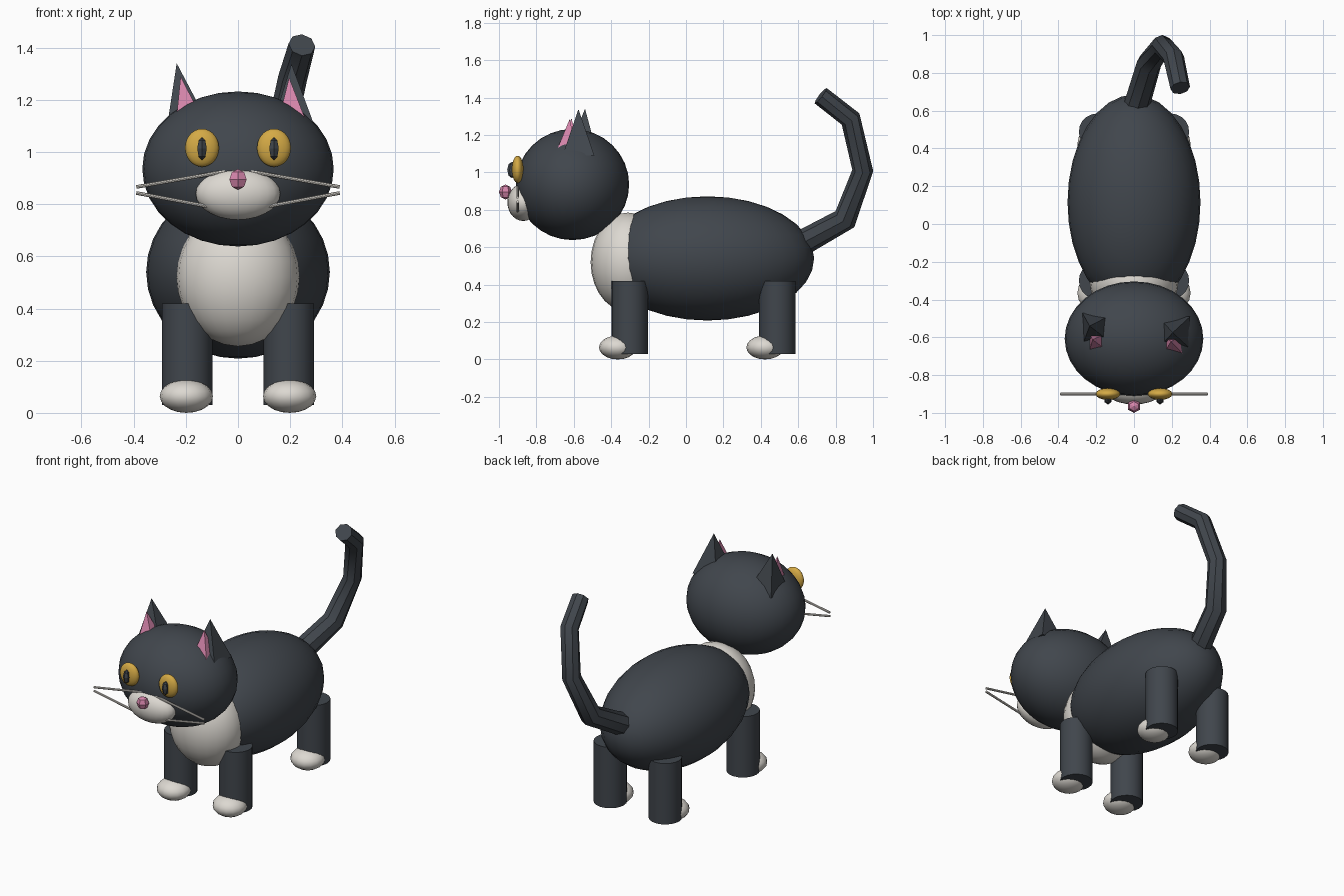
import bpy, bmesh, math
from mathutils import Vector, Matrix

if "Cube" in bpy.data.objects:
    bpy.data.objects.remove(bpy.data.objects["Cube"])


def material(name, rgb):
    m = bpy.data.materials.new(name)
    m.diffuse_color = (*rgb, 1)
    m.use_nodes = True
    m.node_tree.nodes["Principled BSDF"].inputs["Base Color"].default_value = m.diffuse_color
    return m


CHARCOAL = material("charcoal fur", (0.052, 0.061, 0.073))
WHITE = material("white fur", (0.72, 0.69, 0.64))
GOLD = material("gold eye", (0.66, 0.40, 0.06))
PINK = material("pink skin", (0.66, 0.23, 0.40))


def finish(name, bm, mat, smooth_angle=None):
    bmesh.ops.recalc_face_normals(bm, faces=bm.faces[:])
    mesh = bpy.data.meshes.new(name)
    bm.to_mesh(mesh)
    bm.free()
    mesh.materials.append(mat)
    ob = bpy.data.objects.new(name, mesh)
    bpy.context.collection.objects.link(ob)
    if smooth_angle:
        bpy.ops.object.select_all(action='DESELECT')
        ob.select_set(True)
        bpy.context.view_layer.objects.active = ob
        bpy.ops.object.shade_smooth_by_angle(angle=math.radians(smooth_angle))
    return ob


def ellipsoid(name, centre, radii, mat, segments=24, rings=14, smooth=40):
    bm = bmesh.new()
    bmesh.ops.create_uvsphere(bm, u_segments=segments, v_segments=rings, radius=1,
                              matrix=Matrix.Translation(centre) @ Matrix.Diagonal((*radii, 1)))
    return finish(name, bm, mat, smooth)


def rod(name, a, b, radius, mat, segments):
    a, b = Vector(a), Vector(b)
    turn = (b - a).to_track_quat('Z', 'Y').to_matrix().to_4x4()
    bm = bmesh.new()
    bmesh.ops.create_cone(bm, cap_ends=True, segments=segments, radius1=radius, radius2=radius,
                          depth=(b - a).length, matrix=Matrix.Translation((a + b) / 2) @ turn)
    return finish(name, bm, mat, 40)


def pyramid(name, centre, half, tip, mat):
    bm = bmesh.new()
    c = Vector(centre)
    base = [bm.verts.new(c + Vector((sx * half, sy * half, 0)))
            for sx, sy in ((-1, -1), (1, -1), (1, 1), (-1, 1))]
    top = bm.verts.new(tip)
    bm.faces.new(base)
    for i in range(4):
        bm.faces.new((base[i], base[(i + 1) % 4], top))
    return finish(name, bm, mat)


def tube(name, path, radii, sides, mat):
    pts = [Vector(p) for p in path]
    bm = bmesh.new()
    rings = []
    for i, p in enumerate(pts):
        before = (p - pts[i - 1]).normalized() if i else Vector()
        after = (pts[i + 1] - p).normalized() if i < len(pts) - 1 else Vector()
        t = (before + after).normalized()
        u = Vector((1, 0, 0))
        u = (u - t * u.dot(t)).normalized()
        v = t.cross(u)
        rings.append([bm.verts.new(p + radii[i] * (u * math.cos(a) + v * math.sin(a)))
                      for a in (2 * math.pi * k / sides for k in range(sides))])
    for r, s in zip(rings, rings[1:]):
        for k in range(sides):
            n = (k + 1) % sides
            bm.faces.new((r[k], r[n], s[n], s[k]))
    bm.faces.new(rings[0])
    bm.faces.new(rings[-1])
    return finish(name, bm, mat, 40)


# Body, chest bib and head
ellipsoid("body", (0, 0.115, 0.54), (0.352, 0.57, 0.332), CHARCOAL, 32, 16)
ellipsoid("chest", (0, -0.31, 0.52), (0.235, 0.20, 0.265), WHITE)
ellipsoid("head", (0, -0.607, 0.935), (0.367, 0.303, 0.297), CHARCOAL, 32, 16)

# Legs and paws
for side, sx in (("left", -1), ("right", 1)):
    for end, y in (("front", -0.30), ("back", 0.488)):
        rod(f"{end}_{side}_leg", (sx * 0.195, y, 0.03), (sx * 0.195, y, 0.42), 0.097, CHARCOAL, 20)
        ellipsoid(f"{end}_{side}_paw", (sx * 0.198, y - 0.065, 0.064), (0.102, 0.10, 0.064),
                  WHITE, 16, 10)

# Face
ellipsoid("muzzle", (0, -0.87, 0.84), (0.162, 0.085, 0.10), WHITE)
ellipsoid("nose", (0, -0.965, 0.895), (0.038, 0.035, 0.040), PINK, 6, 4, 20)
for side, sx in (("left", -1), ("right", 1)):
    ellipsoid(f"{side}_eye", (sx * 0.138, -0.90, 1.016), (0.065, 0.031, 0.073), GOLD)
    ellipsoid(f"{side}_pupil", (sx * 0.138, -0.93, 1.013), (0.021, 0.026, 0.044), CHARCOAL, 6, 4, 20)
    rod(f"{side}_upper_whisker", (sx * 0.05, -0.90, 0.925), (sx * 0.39, -0.90, 0.866), 0.007, WHITE, 8)
    rod(f"{side}_lower_whisker", (sx * 0.05, -0.90, 0.779), (sx * 0.39, -0.90, 0.843), 0.007, WHITE, 8)

# Ears, slightly uneven
pyramid("left_ear", (-0.188, -0.557, 1.09), 0.085, (-0.235, -0.54, 1.34), CHARCOAL)
pyramid("right_ear", (0.212, -0.575, 1.09), 0.085, (0.205, -0.575, 1.338), CHARCOAL)
pyramid("left_inner_ear", (-0.185, -0.625, 1.12), 0.052, (-0.22, -0.612, 1.29), PINK)
pyramid("right_inner_ear", (0.208, -0.638, 1.11), 0.056, (0.196, -0.622, 1.285), PINK)

# Bent tail
tube("tail", [(0.0, 0.58, 0.60), (0.08, 0.85, 0.75), (0.15, 0.945, 1.01),
              (0.21, 0.88, 1.285), (0.245, 0.72, 1.41)],
     [0.07, 0.066, 0.056, 0.056, 0.052], 8, CHARCOAL)
